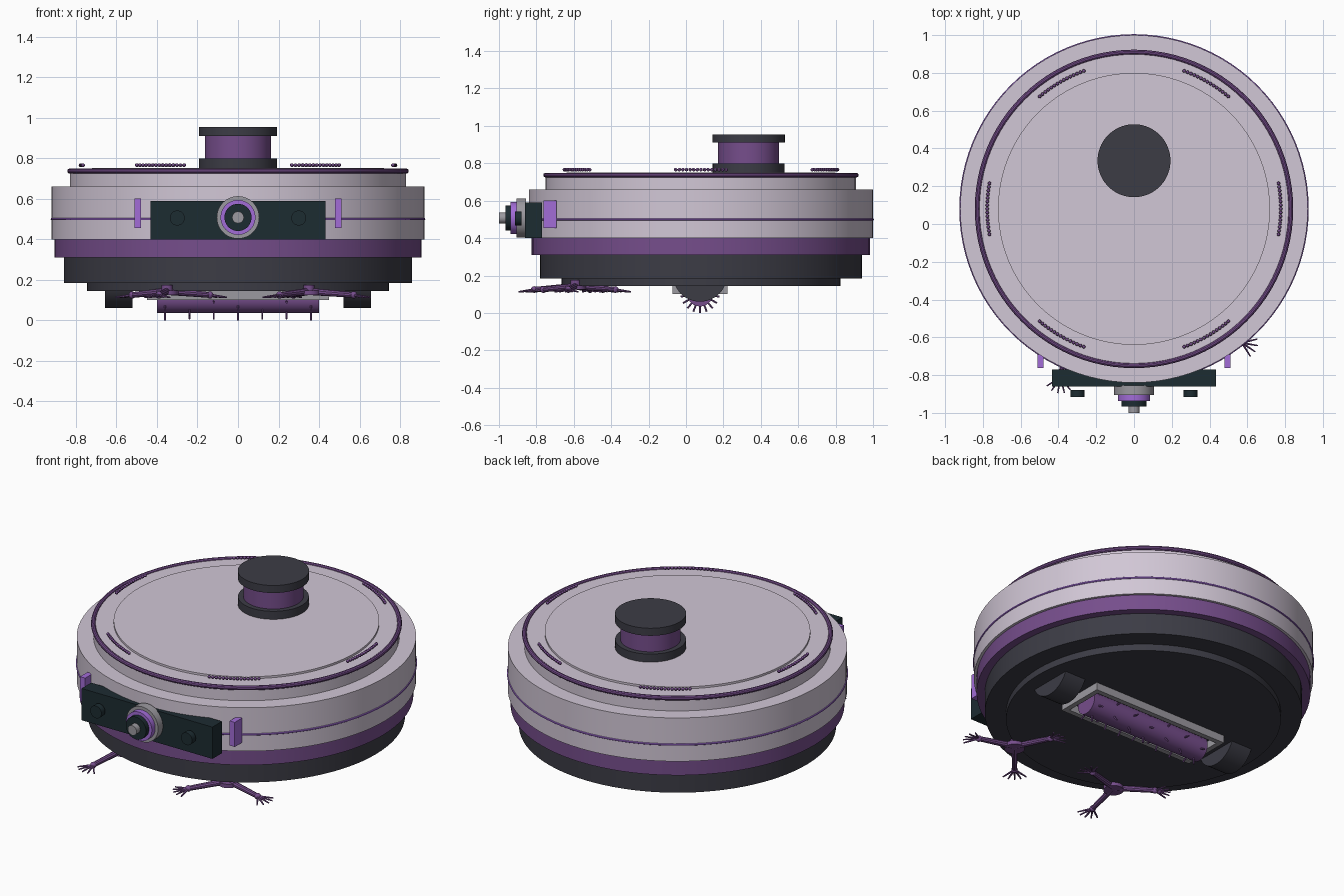
import bpy, bmesh, math
from mathutils import Vector, Matrix

if "Cube" in bpy.data.objects:
    bpy.data.objects.remove(bpy.data.objects["Cube"])


def mat(name, c):
    m = bpy.data.materials.new(name)
    m.diffuse_color = (*c, 1)
    m.use_nodes = True
    m.node_tree.nodes["Principled BSDF"].inputs["Base Color"].default_value = m.diffuse_color
    return m


LILAC = mat("pale_lilac", (0.64, 0.57, 0.67))
PURPLE = mat("mid_purple", (0.18, 0.075, 0.26))
BRIGHT = mat("bright_purple", (0.36, 0.15, 0.68))
DARK = mat("charcoal", (0.045, 0.045, 0.06))
PANEL = mat("dark_teal", (0.012, 0.025, 0.031))
GREY = mat("grey", (0.33, 0.32, 0.35))
CY = 0.08  # body centre in y


def finish(name, bm, m):
    me = bpy.data.meshes.new(name)
    bm.to_mesh(me)
    bm.free()
    me.materials.append(m)
    ob = bpy.data.objects.new(name, me)
    bpy.context.collection.objects.link(ob)
    bpy.ops.object.select_all(action='DESELECT')
    ob.select_set(True)
    bpy.context.view_layer.objects.active = ob
    bpy.ops.object.shade_smooth_by_angle(angle=math.radians(35))
    return ob


def rod(bm, a, b, r1, r2=None, n=8):
    """Capped cylinder or cone from point a to point b."""
    a, b = Vector(a), Vector(b)
    rot = (b - a).to_track_quat('Z', 'Y').to_matrix().to_4x4()
    bmesh.ops.create_cone(bm, cap_ends=True, segments=n, radius1=r1,
                          radius2=r1 if r2 is None else r2, depth=(b - a).length,
                          matrix=Matrix.Translation((a + b) / 2) @ rot)


def cyl(name, a, b, r, m, n=96):
    bm = bmesh.new()
    rod(bm, a, b, r, n=n)
    return finish(name, bm, m)


def disc(name, r, z0, z1, m, y=CY):
    return cyl(name, (0, y, z0), (0, y, z1), r, m)


def add_box(bm, lo, hi):
    lo, hi = Vector(lo), Vector(hi)
    bmesh.ops.create_cube(bm, size=1, matrix=Matrix.Translation((lo + hi) / 2)
                          @ Matrix.Diagonal((*(hi - lo), 1)))


def box(name, lo, hi, m):
    bm = bmesh.new()
    add_box(bm, lo, hi)
    return finish(name, bm, m)


def ring(name, R, r, z, m):
    bpy.ops.mesh.primitive_torus_add(location=(0, CY, z), major_radius=R, minor_radius=r,
                                     major_segments=96, minor_segments=10)
    ob = bpy.context.object
    ob.name = name
    ob.data.materials.append(m)
    bpy.ops.object.shade_smooth_by_angle()


# Stacked round body
disc("base_plate", 0.745, 0.145, 0.19, DARK)
disc("lower_body", 0.86, 0.185, 0.315, DARK)
disc("purple_band", 0.905, 0.31, 0.405, PURPLE)
disc("main_shell", 0.92, 0.40, 0.66, LILAC)
disc("upper_shell", 0.83, 0.65, 0.74, LILAC)
disc("lid", 0.72, 0.735, 0.752, LILAC)
ring("lid_trim", 0.83, 0.013, 0.737, PURPLE)
ring("shell_stripe", 0.919, 0.006, 0.50, BRIGHT)

# Six beaded light strips around the lid
for k in range(6):
    bm = bmesh.new()
    for i in range(15):
        t = math.radians(60 * k - 10 + 20 * i / 14)
        p = (0.777 * math.cos(t), CY + 0.777 * math.sin(t), 0.766)
        bmesh.ops.create_uvsphere(bm, u_segments=8, v_segments=6, radius=0.0095,
                                  matrix=Matrix.Translation(p))
    finish(f"light_strip_{k + 1}", bm, PURPLE)

# Sensor turret
disc("turret_base", 0.192, 0.75, 0.80, DARK, 0.335)
disc("turret_core", 0.163, 0.795, 0.915, PURPLE, 0.335)
disc("turret_cap", 0.193, 0.91, 0.955, DARK, 0.335)

# Front panel with stacked camera lens
box("front_panel", (-0.433, -0.86, 0.40), (0.433, -0.77, 0.59), PANEL)
for name, r, y0, y1, m in (("lens_bezel", 0.105, -0.905, -0.855, GREY),
                           ("lens_ring", 0.086, -0.937, -0.90, BRIGHT),
                           ("lens_glass", 0.067, -0.965, -0.93, PANEL),
                           ("lens_tip", 0.029, -1.0, -0.96, GREY)):
    cyl(name, (0, y1, 0.508), (0, y0, 0.508), r, m, 48)

# Mirrored front and underside parts
for s, side in ((-1, "left"), (1, "right")):
    cyl(f"{side}_sensor", (0.3 * s, -0.88, 0.505), (0.3 * s, -0.915, 0.505), 0.037, PANEL, 32)
    x = 0.495 * s
    box(f"{side}_marker", (x - 0.017, -0.762, 0.455), (x + 0.017, -0.692, 0.602), BRIGHT)
    cyl(f"{side}_wheel", (0.52 * s, 0.075, 0.205), (0.657 * s, 0.075, 0.205), 0.145, DARK, 48)

# Roller frame
bm = bmesh.new()
for s in (-1, 1):
    ym = 0.075 + s * 0.133
    add_box(bm, (-0.45, ym - 0.015, 0.1), (0.45, ym + 0.015, 0.147))
    add_box(bm, (0.435 * s - 0.015, -0.06, 0.1), (0.435 * s + 0.015, 0.21, 0.147))
finish("roller_frame", bm, GREY)

# Roller with spiralling bristles
cyl("roller", (-0.4, 0.075, 0.105), (0.4, 0.075, 0.105), 0.07, PURPLE, 40)
bm = bmesh.new()
for i in range(7):
    for j in range(6):
        t = math.radians(-90 + 60 * j + 20 * i)
        d = Vector((0, math.cos(t), math.sin(t)))
        c = Vector((-0.36 + 0.12 * i, 0.075, 0.105))
        rod(bm, c + d * 0.06, c + d * 0.105, 0.005, n=6)
finish("roller_bristles", bm, PURPLE)

# Two spinning side brushes, three arms each with a fan of bristles
for x, a0, side in ((-0.35, 20, "left"), (0.35, 110, "right")):
    y = -0.59
    cyl(f"{side}_brush_hub", (x, y, 0.125), (x, y, 0.148), 0.055, PURPLE, 32)
    cyl(f"{side}_brush_pin", (x, y, 0.13), (x, y, 0.175), 0.027, PURPLE, 24)
    bm = bmesh.new()
    for k in range(3):
        t = math.radians(a0 + 120 * k)
        knuckle = Vector((x + 0.225 * math.cos(t), y + 0.225 * math.sin(t), 0.125))
        rod(bm, (x, y, 0.143), knuckle, 0.018, 0.014, 10)
        bmesh.ops.create_uvsphere(bm, u_segments=10, v_segments=8, radius=0.018,
                                  matrix=Matrix.Translation(knuckle))
        for f in range(-2, 3):
            u = t + math.radians(24 * f)
            rod(bm, knuckle, knuckle + Vector((0.085 * math.cos(u), 0.085 * math.sin(u), -0.012)),
                0.007, 0.004, 6)
    finish(f"{side}_brush_arms", bm, PURPLE)
